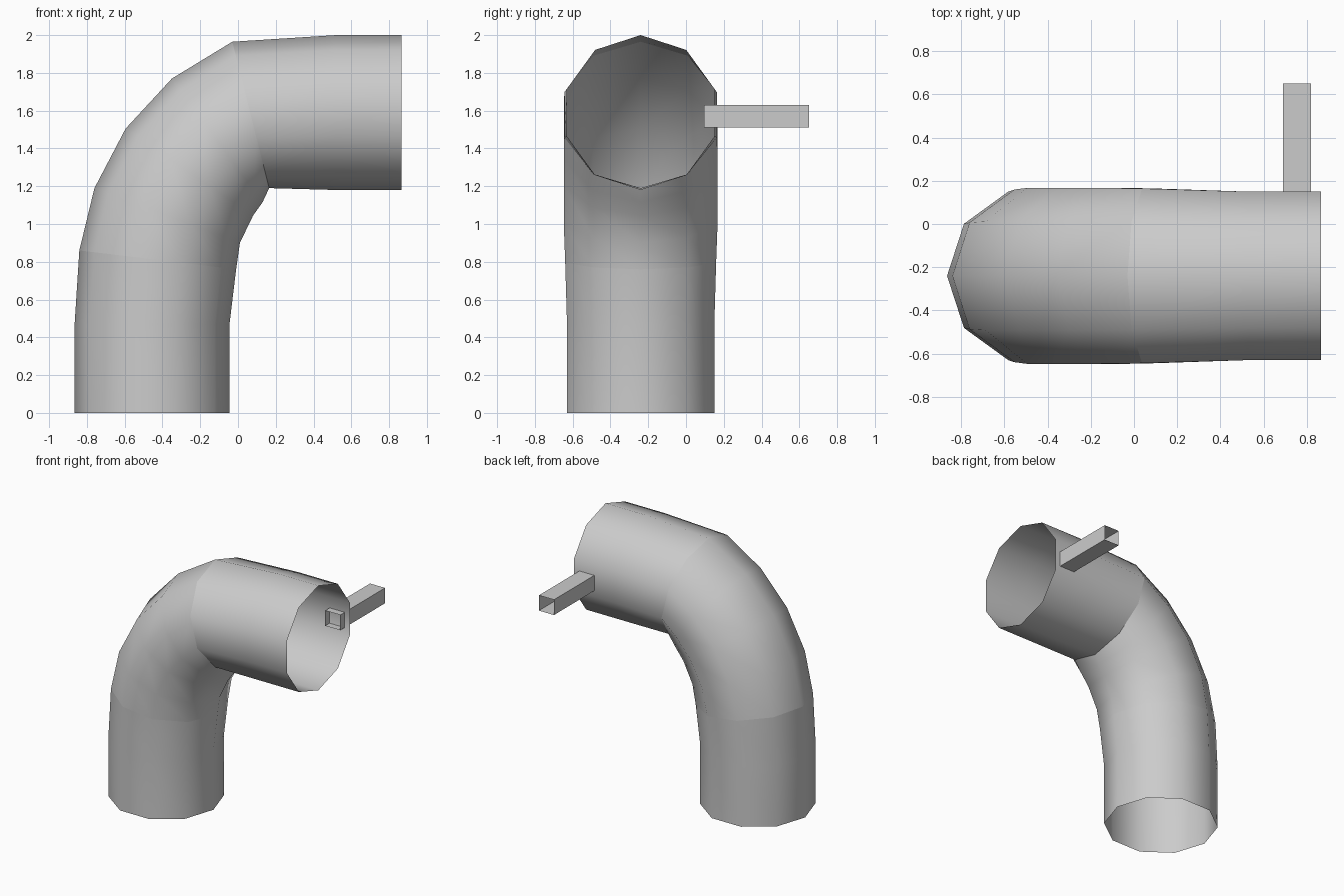
import bpy
import math

if "Cube" in bpy.data.objects:
    bpy.data.objects.remove(bpy.data.objects["Cube"])

SIDES = 10
CENTRE_Y = -0.24


def make_object(name, verts, faces, smooth):
    mesh = bpy.data.meshes.new(name)
    mesh.from_pydata(verts, [], faces)
    for p in mesh.polygons:
        p.use_smooth = smooth
    mesh.update()
    obj = bpy.data.objects.new(name, mesh)
    bpy.context.collection.objects.link(obj)
    return obj


def pipe_section(name, rings):
    """Open ten-sided shell; a ring is (outer x, outer z, inner x, inner z, y radius)."""
    verts, faces = [], []
    for ox, oz, ix, iz, ry in rings:
        cx, cz = (ox + ix) / 2, (oz + iz) / 2
        for k in range(SIDES):
            a = math.tau * k / SIDES
            verts.append((cx + (ox - cx) * math.cos(a),
                          CENTRE_Y + ry * math.sin(a),
                          cz + (oz - cz) * math.cos(a)))
    for r in range(len(rings) - 1):
        for k in range(SIDES):
            n = (k + 1) % SIDES
            a, b = r * SIDES, (r + 1) * SIDES
            faces.append((a + k, b + k, b + n, a + n))
    return make_object(name, verts, faces, True)


# Rings shared between the straight pipes and the elbow
lower_joint = (-0.84, 0.86, -0.01, 0.76, 0.42)
upper_joint = (-0.03, 1.965, 0.165, 1.19, 0.425)

# Upright pipe
pipe_section("lower_pipe", [(-0.865, 0, -0.045, 0, 0.41),
                            (-0.865, 0.47, -0.045, 0.47, 0.41),
                            lower_joint])

# Bend
pipe_section("elbow", [lower_joint,
                       (-0.76, 1.19, 0.01, 0.90, 0.428),
                       (-0.595, 1.505, 0.08, 1.045, 0.428),
                       (-0.35, 1.77, 0.13, 1.115, 0.428),
                       upper_joint])

# Horizontal pipe
pipe_section("upper_pipe", [upper_joint,
                            (0.52, 2.0, 0.52, 1.18, 0.41),
                            (0.865, 2.0, 0.865, 1.18, 0.41)])

# Small square tube through the pipe wall, open at both ends
corners = [(0.69, 1.51), (0.82, 1.51), (0.82, 1.63), (0.69, 1.63)]
tube_verts = [(x, y, z) for y in (0.095, 0.65) for x, z in corners]
tube_faces = [(k, (k + 1) % 4, (k + 1) % 4 + 4, k + 4) for k in range(4)]
make_object("side_tube", tube_verts, tube_faces, False)
